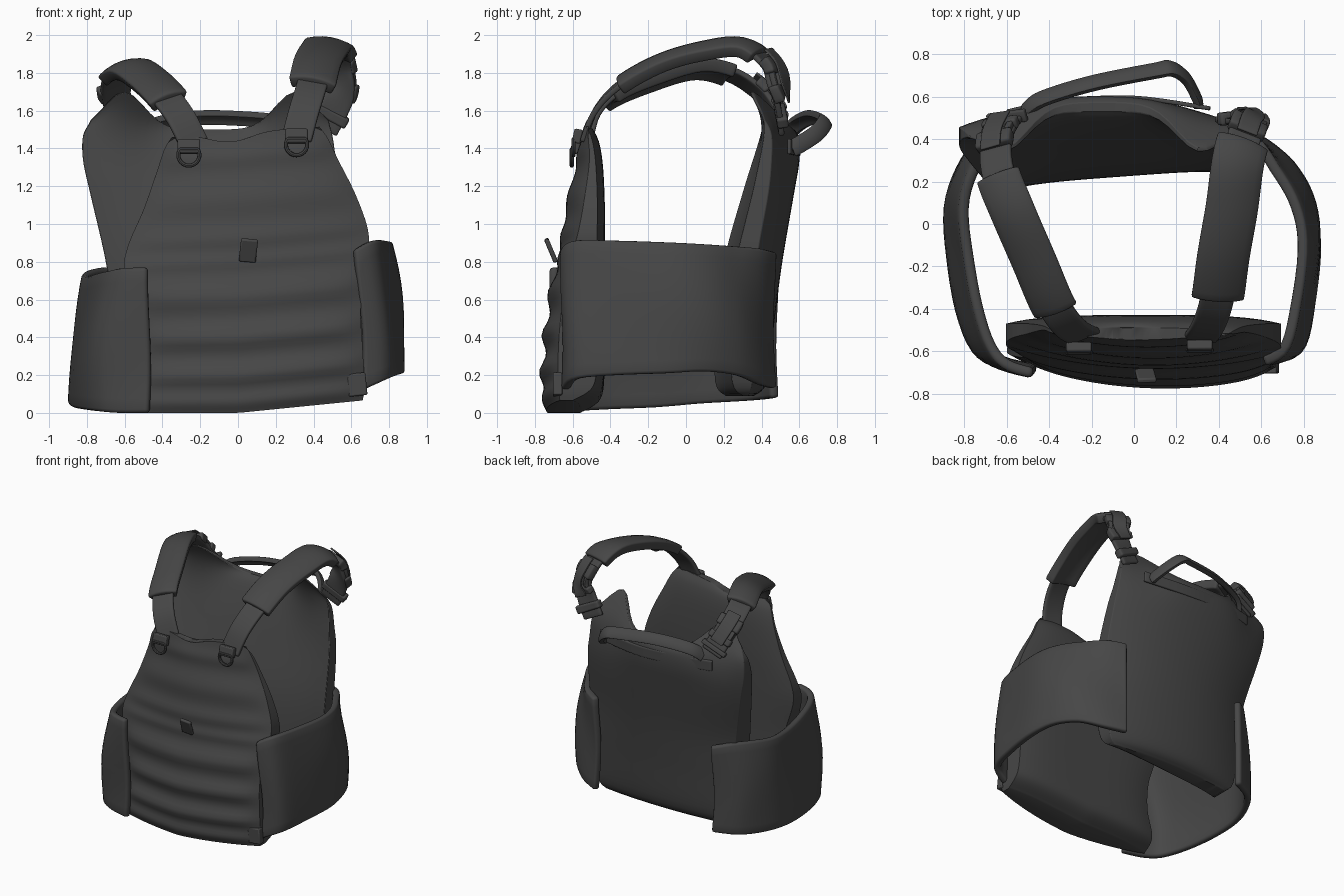
import bpy, bmesh, math
from mathutils import Vector, Matrix

if "Cube" in bpy.data.objects:
    bpy.data.objects.remove(bpy.data.objects["Cube"])

fabric = bpy.data.materials.new("dark_grey_fabric")
fabric.diffuse_color = (0.062, 0.062, 0.062, 1)
fabric.use_nodes = True
fabric.node_tree.nodes["Principled BSDF"].inputs["Base Color"].default_value = fabric.diffuse_color


def spline(pts, t):
    """Catmull-Rom through tuples of any length, t in 0..1"""
    n = len(pts) - 1
    f = min(max(t, 0), 1) * n
    i = min(int(f), n - 1)
    u = f - i
    a, b, c, d = pts[max(i - 1, 0)], pts[i], pts[i + 1], pts[min(i + 2, n)]
    return [0.5 * (2 * q + (r - p) * u + (2 * p - 5 * q + 4 * r - s) * u * u
                   + (3 * q - p - 3 * r + s) * u ** 3) for p, q, r, s in zip(a, b, c, d)]


def bump(v, c, w):
    return math.exp(-((v - c) / w) ** 2)


def make(name, verts, faces, solid=0, bevel=0, angle=40):
    me = bpy.data.meshes.new(name)
    me.from_pydata([tuple(v) for v in verts], [], faces)
    bm = bmesh.new()
    bm.from_mesh(me)
    bmesh.ops.recalc_face_normals(bm, faces=bm.faces)
    bm.to_mesh(me)
    bm.free()
    me.materials.append(fabric)
    ob = bpy.data.objects.new(name, me)
    bpy.context.collection.objects.link(ob)
    if solid:
        m = ob.modifiers.new("thickness", 'SOLIDIFY')
        m.thickness, m.offset = solid, 0
    if bevel:
        m = ob.modifiers.new("soft_edge", 'BEVEL')
        m.width, m.segments, m.limit_method = bevel, 2, 'ANGLE'
        m.angle_limit = math.radians(50)
    bpy.ops.object.select_all(action='DESELECT')
    ob.select_set(True)
    bpy.context.view_layer.objects.active = ob
    bpy.ops.object.shade_smooth_by_angle(angle=math.radians(angle))
    return ob


def sheet(name, fn, nu, nv, thick, bevel=0.012):
    """Cloth sheet from fn(u, v)"""
    verts = [fn(i / nu, j / nv) for i in range(nu + 1) for j in range(nv + 1)]
    w = nv + 1
    faces = [(i * w + j, i * w + j + 1, (i + 1) * w + j + 1, (i + 1) * w + j)
             for i in range(nu) for j in range(nv)]
    return make(name, verts, faces, thick, bevel)


def panel(name, rows, warp, nz, nx=28):
    """Padded panel; rows: z, left x, right x, outer y centre, outer y edge, inner y"""
    verts, faces, w = [], [], nx + 1
    for k in range(nz + 1):
        z, xl, xr, yc, ye, yi = spline(rows, k / nz)
        for side in (0, 1):
            for i in range(w):
                t = 2 * i / nx - 1
                x = (xl + xr) / 2 + t * (xr - xl) / 2
                y = yi if side else ye + (yc - ye) * (1 - t * t)
                verts.append(warp(x, y, z, t, k / nz, side))
    for k in range(nz):
        a, b = k * 2 * w, (k + 1) * 2 * w
        for i in range(nx):
            faces += [(a + i, a + i + 1, b + i + 1, b + i),
                      (a + w + i, b + w + i, b + w + i + 1, a + w + i + 1)]
        for i in (0, nx):
            faces.append((a + i, b + i, b + w + i, a + w + i))
    for a in (0, nz * 2 * w):
        faces += [(a + i, a + i + 1, a + w + i + 1, a + w + i) for i in range(nx)]
    return make(name, verts, faces, 0, 0.025)


# Front panel with horizontal webbing ridges
RIDGES = [(0.06, .05, .02), (0.2, .055, .035), (0.4, .06, .035), (0.62, .07, .035),
          (0.8, .04, .012), (0.93, .05, .015), (1.14, .09, .022), (1.36, .06, .015)]


def front_warp(x, y, z, t, v, side):
    if not side:
        fade = 1 - abs(t) ** 8
        y -= fade * sum(h * bump(z, c, w) for c, w, h in RIDGES) - 0.015 + 0.05 * x * (1 - v)
    else:
        y -= 0.04 * t ** 4
    z += 0.07 * x * v + 0.1 * max(x, 0) * (1 - v) - 0.05 * bump(t, -0.2, 0.35) * v ** 12
    return x, y, z


panel("front_panel", [
    (0.0, -.6, .66, -.745, -.65, -.56), (0.08, -.58, .67, -.755, -.66, -.45),
    (0.28, -.52, .66, -.75, -.665, -.43),
    (0.5, -.53, .65, -.73, -.65, -.43), (0.75, -.6, .68, -.69, -.61, -.43),
    (0.9, -.585, .69, -.67, -.57, -.43), (1.1, -.5, .625, -.63, -.54, -.43),
    (1.3, -.43, .53, -.59, -.52, -.44), (1.42, -.39, .475, -.57, -.53, -.46),
    (1.485, -.35, .43, -.56, -.53, -.49)], front_warp, 64)


# Back panel with raised shoulder corners
def back_warp(x, y, z, t, v, side):
    horn = bump(abs(t), 0.72, 0.24) * v ** 7
    z += 0.2 * horn
    y -= 0.17 * horn + 0.06 * v * t ** 4
    if side:
        y += 0.09 * x * (1 - v) - 0.02 * t ** 4
    return x, y, z


panel("back_panel", [
    (0.09, -.56, .46, .36, .33, .28), (0.17, -.63, .52, .43, .36, .23),
    (0.5, -.66, .56, .47, .38, .24), (0.8, -.7, .57, .51, .4, .28),
    (1.15, -.78, .55, .57, .47, .38), (1.33, -.82, .52, .6, .5, .44),
    (1.45, -.82, .5, .6, .52, .49), (1.5, -.78, .48, .575, .52, .53)], back_warp, 36)

# Waist wraps; path points: x, y, bottom z, top z
WRAPS = {
    "right_waist_wrap": [
        (.64, -.64, .12, .86), (.745, -.585, .18, .91), (.795, -.38, .2, .91), (.83, -.1, .21, .9),
        (.8, .1, .22, .89), (.71, .26, .2, .88), (.59, .38, .15, .87), (.45, .455, .13, .85)],
    "left_waist_wrap": [
        (-.47, -.695, .0, .77), (-.62, -.655, .0, .765), (-.715, -.58, .01, .75),
        (-.78, -.4, .02, .735), (-.82, -.15, .03, .72), (-.835, .08, .05, .735),
        (-.79, .25, .06, .76), (-.7, .385, .07, .77), (-.56, .47, .08, .75)]}
for name, path in WRAPS.items():
    def wrap(u, v, path=path):
        x, y, zb, zt = spline(path, u)
        k = 1.04 - 0.09 * v + 0.03 * math.sin(math.pi * v)
        wave = 0.008 * math.sin(9 * u + 5 * v)
        side = min(max((abs(x) - .55) / .15, 0), 1)
        return x * (1 + (k - 1) * side) + wave, y + wave, zb + (zt - zb) * v
    sheet(name, wrap, 32, 10, 0.05, 0.018)


# Ribbons that follow a path, facing away from the torso centre
def frame(path, t, centre):
    p = Vector(spline(path, t))
    tan = (Vector(spline(path, t + .01)) - Vector(spline(path, t - .01))).normalized()
    n = p - Vector(centre)
    side = tan.cross(n).normalized()
    return p, side, side.cross(tan)


def ribbon(name, path, t0, t1, width, thick, lift=0.0, shift=0.0, crown=0.0, centre=(0, 0, 1.1), n=18):
    def fn(u, v):
        p, side, nor = frame(path, t0 + (t1 - t0) * u, centre)
        h = lift - crown * (2 * v - 1) ** 2
        return p + side * (width * (v - .5) + shift) + nor * h
    return sheet(name, fn, n, 6, thick, min(.012, thick * .3))


STRAPS = {
    "left": ([(-.23, -.53, 1.42), (-.3, -.49, 1.56), (-.38, -.38, 1.67), (-.47, -.17, 1.76),
              (-.57, .06, 1.825), (-.64, .24, 1.79), (-.65, .38, 1.7), (-.62, .46, 1.6),
              (-.58, .51, 1.5)], (-.32, 0, 1.1), .2, .23, .62),
    "right": ([(.31, -.54, 1.45), (.35, -.48, 1.6), (.39, -.36, 1.73), (.42, -.15, 1.85),
               (.46, .08, 1.92), (.49, .3, 1.94), (.53, .445, 1.83), (.54, .48, 1.69),
               (.45, .5, 1.5)], (.3, 0, 1.1), .235, .26, .69)}
for s, (path, c, w, a, b) in STRAPS.items():
    ribbon(s + "_shoulder_strap", path, 0, 1, .16, .03, centre=c, n=40)
    ribbon(s + "_shoulder_pad", path, a, b, w, .07, .01, 0, .025, c)
    # Side-release buckle
    ribbon(s + "_buckle_socket", path, .72, .79, .18, .06, .02, centre=c, n=4)
    ribbon(s + "_buckle_plug", path, .84, .89, .18, .055, .02, centre=c, n=4)
    for k in (-1, 0, 1):
        ribbon(s + "_buckle_prong", path, .77, .86, .03, .03, .025, k * .06, centre=c, n=4)
    ribbon(s + "_strap_keeper", path, .93, .96, .2, .06, .01, centre=c, n=4)
    ribbon(s + "_strap_tail", path, .7, .9, .1, .012, .06, centre=c, n=10)

# Drag handle on the back
handle = [(-.52, .53, 1.47), (-.44, .59, 1.53), (-.2, .665, 1.565), (.1, .725, 1.555),
          (.18, .735, 1.54), (.25, .69, 1.48), (.3, .6, 1.42), (.31, .56, 1.4)]
ribbon("drag_handle", handle, 0, 1, .08, .035, centre=(-.1, .4, 1.3), crown=.01, n=40)
# Webbing strip under the handle
ribbon("back_yoke", [(-.6, .53, 1.41), (-.35, .58, 1.41), (0, .595, 1.4), (.36, .545, 1.41)],
       0, 1, .08, .02, centre=(-.1, -1, 1.41))


# D-rings on webbing tabs
def block(name, loc, size, rot=(0, 0, 0)):
    bm = bmesh.new()
    bmesh.ops.create_cube(bm, size=1)
    m = Matrix.LocRotScale(Vector(loc), Matrix.Rotation(rot[0], 3, 'X') @ Matrix.Rotation(rot[1], 3, 'Y'), Vector(size))
    verts = [m @ v.co for v in bm.verts]
    faces = [[v.index for v in f.verts] for f in bm.faces]
    bm.free()
    return make(name, verts, faces, 0, .008)


for cx, cz, cy in ((-.26, 1.375, -.585), (.31, 1.43, -.575)):
    block("ring_tab", (cx, cy, cz + .035), (.12, .045, .075), (-.2, 0, 0))
    verts, faces, n, m = [], [], 24, 8
    for i in range(n):
        a = 2 * math.pi * i / n
        for j in range(m):
            b = 2 * math.pi * j / m
            r = .056 + .011 * math.cos(b)
            z = min(r * math.sin(a), .03 + .011 * math.cos(b))
            verts.append((cx + r * math.cos(a), cy - .02 + .011 * math.sin(b), cz - .01 + z))
            faces.append((i * m + j, i * m + (j + 1) % m,
                          (i + 1) % n * m + (j + 1) % m, (i + 1) % n * m + j))
    make("d_ring", verts, faces)

# Pull tab at the front, and small webbing corner at the lower right
block("pull_tab", (.055, -.715, .86), (.09, .025, .13), (.4, .1, 0))
block("lower_corner_tab", (.63, -.68, .15), (.1, .05, .12), (0, -.1, 0))
